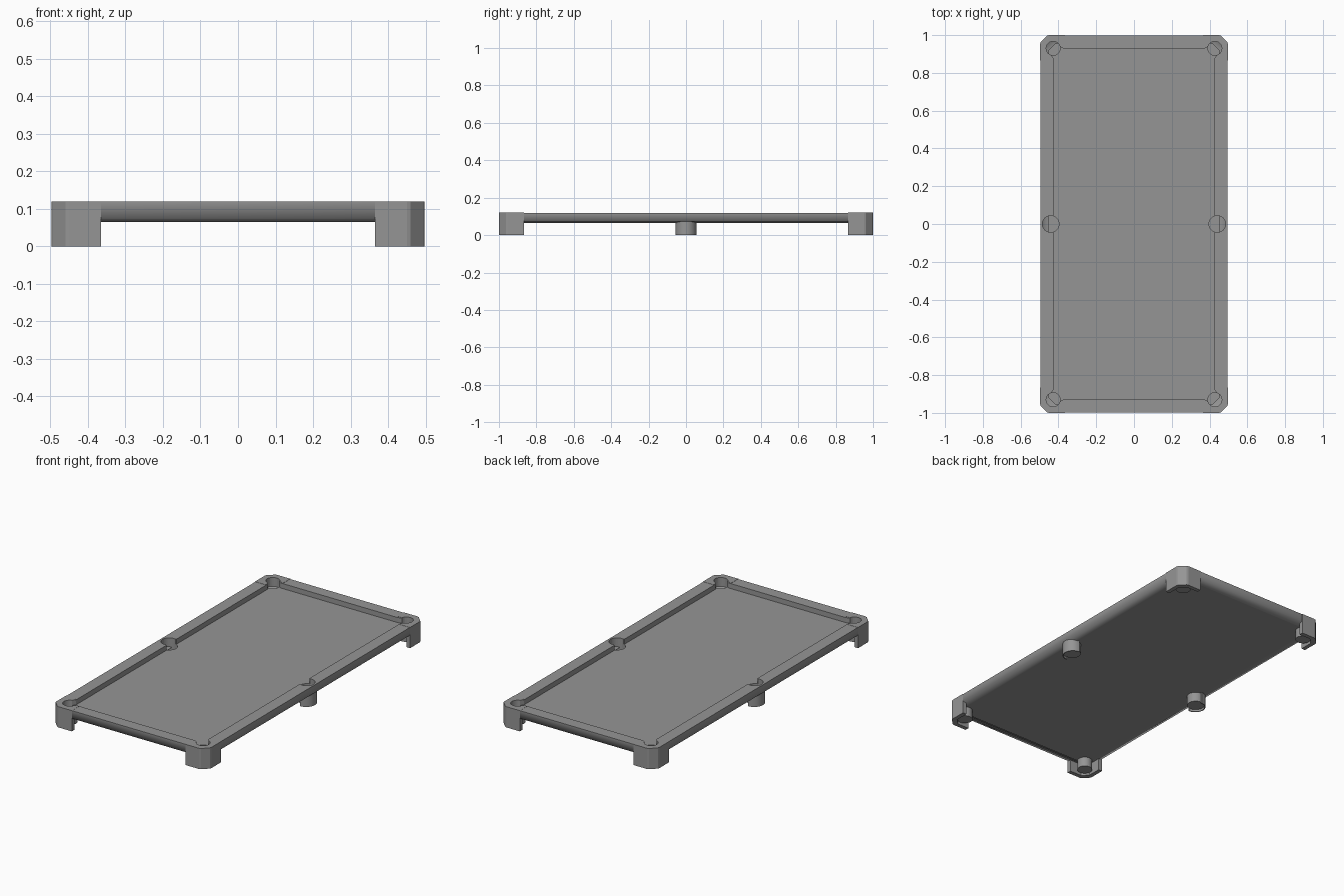
import bpy, bmesh
from math import cos, sin, pi, radians

if "Cube" in bpy.data.objects:
    bpy.data.objects.remove(bpy.data.objects["Cube"])

CORNER, SIDE = (0.428, 0.93), (0.441, 0.0)
R_CORNER, R_SIDE = 0.037, 0.044
BED_TOP = 0.09

grey = bpy.data.materials.new("dark_grey")
grey.diffuse_color = (0.3, 0.3, 0.3, 1)
grey.use_nodes = True
grey.node_tree.nodes["Principled BSDF"].inputs["Base Color"].default_value = grey.diffuse_color


def make(name, bm, smooth=0):
    bmesh.ops.recalc_face_normals(bm, faces=bm.faces)
    me = bpy.data.meshes.new(name)
    bm.to_mesh(me)
    bm.free()
    me.materials.append(grey)
    ob = bpy.data.objects.new(name, me)
    bpy.context.collection.objects.link(ob)
    if smooth:
        bpy.ops.object.select_all(action='DESELECT')
        ob.select_set(True)
        bpy.context.view_layer.objects.active = ob
        bpy.ops.object.shade_smooth_by_angle(angle=radians(smooth))
    return ob


def prism(name, pts, z0, z1, smooth=0):
    bm = bmesh.new()
    f = bm.faces.new([bm.verts.new((x, y, z0)) for x, y in pts])
    ext = bmesh.ops.extrude_face_region(bm, geom=[f])
    bmesh.ops.translate(bm, vec=(0, 0, z1 - z0),
                        verts=[v for v in ext['geom'] if isinstance(v, bmesh.types.BMVert)])
    return make(name, bm, smooth)


def arc(c, r, a0, a1, n):
    return [(c[0] + r * cos(a0 + (a1 - a0) * i / n),
             c[1] + r * sin(a0 + (a1 - a0) * i / n)) for i in range(n + 1)]


def four_way(q):
    """Closed outline from quarter points running from the x axis to the y axis."""
    r = q[::-1]
    return (q + [(-x, y) for x, y in r] + [(-x, -y) for x, y in q]
            + [(x, -y) for x, y in r])


def cut(ob, cutters):
    for c in cutters:
        m = ob.modifiers.new("cut", 'BOOLEAN')
        m.operation, m.solver, m.object = 'DIFFERENCE', 'EXACT', c
    dg = bpy.context.evaluated_depsgraph_get()
    me = bpy.data.meshes.new_from_object(ob.evaluated_get(dg))
    ob.modifiers.clear()
    ob.data = me


def corner_pts(d=0.0):
    """Softly chamfered outer corner, inset by d."""
    q = [(0.497, 0.953), (0.494, 0.963), (0.460, 0.997), (0.450, 1.0)]
    return [(x * (1 - d / 0.497), y * (1 - d)) for x, y in q]


def lathe(name, r, wall, c):
    """Open pocket cup: outer wall, rim, inner wall and floor."""
    prof = [(0, 0.012), (r + wall, 0.012), (r + wall, BED_TOP - .001),
            (r, BED_TOP - .001), (r, 0.018), (0, 0.018)]
    bm = bmesh.new()
    vs = [bm.verts.new((c[0] + x, c[1], z)) for x, z in prof]
    es = [bm.edges.new(p) for p in zip(vs, vs[1:])]
    bmesh.ops.spin(bm, geom=vs + es, cent=(c[0], c[1], 0), axis=(0, 0, 1),
                   angle=2 * pi, steps=24)
    bmesh.ops.remove_doubles(bm, verts=bm.verts, dist=1e-5)
    return make(name, bm, 30)


def box_pts(x, y):
    return four_way([(x, y)])


# cutters: playing area with pocket jaws, and pocket holes
opening = prism("opening_cutter", four_way([
    (0.45, 0.032), (0.425, 0.046), (0.425, 0.875), (0.438, 0.895), (0.438, 0.94),
    (0.393, 0.94), (0.375, 0.93)]), -0.1, 0.2)
inner = prism("inner_cutter", box_pts(0.445, 0.95), -0.1, 0.2)
holes = []
for s in (1, -1):
    holes.append(prism("hole_cutter", arc((s * SIDE[0], 0), R_SIDE, 0, 2 * pi, 24)[:-1], -0.1, 0.2))
    for t in (1, -1):
        holes.append(prism("hole_cutter", arc((s * CORNER[0], t * CORNER[1]), R_CORNER,
                                              0, 2 * pi, 24)[:-1], -0.1, 0.2))

# rails, cushions and bed
rail = prism("rail_frame", four_way(corner_pts(0.002)), 0.08, 0.119)
cut(rail, [inner] + holes)
cushion = prism("cushions", box_pts(0.445, 0.95), 0.088, 0.119)
cut(cushion, [opening] + holes)
bed = prism("playing_bed", box_pts(0.46, 0.955), 0.068, BED_TOP)
cut(bed, holes)

# apron: outer rail face rolling softly into the sloped underside
bm = bmesh.new()
rings = []
for d, z in ((0.045, 0.065), (0.0015, 0.074), (0.0015, 0.1185)):
    rings.append([bm.verts.new((x, y, z)) for x, y in four_way(corner_pts(d))])
for a, b in zip(rings, rings[1:]):
    for i in range(len(a)):
        bm.faces.new((a[i - 1], a[i], b[i], b[i - 1]))
make("rail_apron", bm, 100)

# corner legs, corner caps and pocket cups
for s in (1, -1):
    for t in (1, -1):
        def put(pts):
            return [(s * x, t * y) for x, y in pts]
        outer = [(0.497, 0.865)] + corner_pts() + [(0.365, 1.0)]
        prism("corner_leg", put(outer + [(0.365, 0.976), (0.44, 0.976), (0.473, 0.943),
                                         (0.473, 0.865)]), 0, 0.12)
        cap = prism("corner_cap", put(outer + [(0.365, 0.94), (0.43, 0.94), (0.43, 0.865)]),
                    0.112, 0.12)
        cut(cap, [opening] + holes)
        lathe("corner_pocket_cup", R_CORNER, 0.004, (s * CORNER[0], t * CORNER[1]))
    # side pocket cup with an outer half shell
    lathe("side_pocket_cup", R_SIDE, 0.003, (s * SIDE[0], 0))
    shell = (arc((0.438, 0), 0.056, -pi / 2, pi / 2, 14)
             + arc((0.438, 0), 0.051, pi / 2, -pi / 2, 14))
    prism("side_pocket_shell", [(s * x, y) for x, y in shell], 0, 0.078, 30)

for c in [opening, inner] + holes:
    bpy.data.objects.remove(c)
